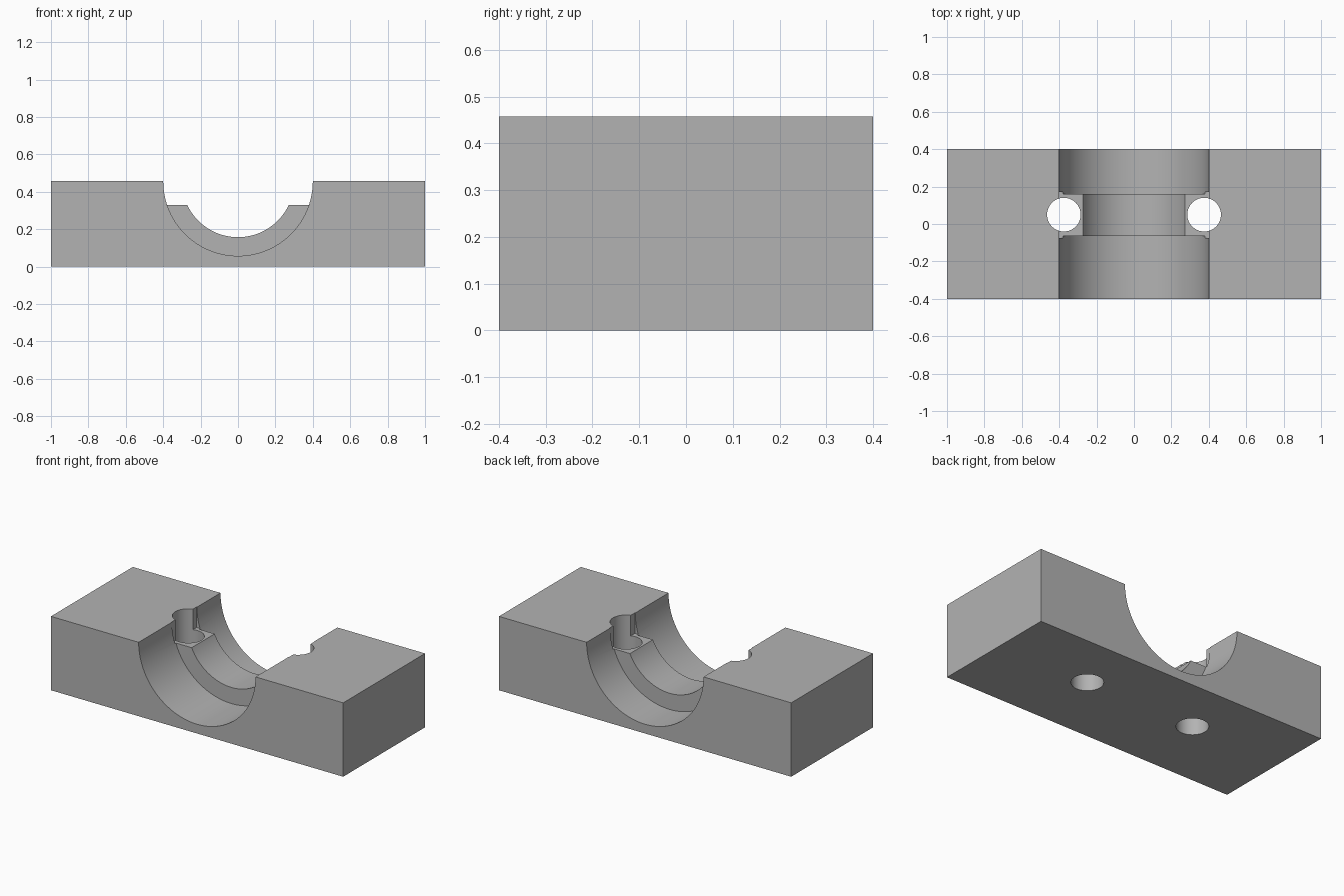
import bpy
import math

if "Cube" in bpy.data.objects:
    bpy.data.objects.remove(bpy.data.objects["Cube"], do_unlink=True)

HEIGHT = 0.457
RIB_FRONT, RIB_BACK, RIB_TOP = -0.065, 0.16, 0.33
HOLE_X, HOLE_Y = 0.375, 0.05

grey = bpy.data.materials.new("plain grey")
grey.use_nodes = True
colour = (0.45, 0.45, 0.45, 1)
grey.diffuse_color = colour
grey.node_tree.nodes["Principled BSDF"].inputs["Base Color"].default_value = colour


def box(name, x, y, z):
    """Box spanning the given (low, high) ranges."""
    spans = (x, y, z)
    bpy.ops.mesh.primitive_cube_add(size=1, location=[(a + b) / 2 for a, b in spans])
    ob = bpy.context.object
    ob.name = name
    ob.scale = [b - a for a, b in spans]
    bpy.ops.object.transform_apply(location=True, rotation=True, scale=True)
    ob.data.materials.append(grey)
    return ob


def bore(name, radius, front, back):
    """Cylinder along y, centred on the top face of the block."""
    bpy.ops.mesh.primitive_cylinder_add(
        vertices=96, radius=radius, depth=back - front,
        location=(0, (front + back) / 2, HEIGHT), rotation=(math.pi / 2, 0, 0))
    ob = bpy.context.object
    ob.name = name
    bpy.ops.object.transform_apply(location=True, rotation=True, scale=True)
    ob.data.materials.append(grey)
    return ob


def cut(target, cutter):
    mod = target.modifiers.new("cut", "BOOLEAN")
    mod.operation = "DIFFERENCE"
    mod.solver = "EXACT"
    mod.object = cutter
    bpy.context.view_layer.objects.active = target
    bpy.ops.object.modifier_apply(modifier=mod.name)
    bpy.data.objects.remove(cutter, do_unlink=True)


# Solid block
block = box("clamp_block", (-1, 1), (-0.4, 0.4), (0, HEIGHT))

# Wide channel either side of the rib, narrower bore through the rib
cut(block, bore("front_channel_cutter", 0.4, -0.5, RIB_FRONT))
cut(block, bore("back_channel_cutter", 0.4, RIB_BACK, 0.5))
cut(block, bore("rib_bore_cutter", 0.3, -0.6, 0.6))

# Pocket that flattens the rib top and slightly notches the walls
cut(block, box("rib_pocket_cutter", (-0.403, 0.403),
               (RIB_FRONT - 0.01, RIB_BACK + 0.01), (RIB_TOP, 0.7)))

# Bolt holes through the ends of the rib
for side in (-1, 1):
    bpy.ops.mesh.primitive_cylinder_add(
        vertices=64, radius=0.09, depth=2, location=(side * HOLE_X, HOLE_Y, 0))
    hole = bpy.context.object
    hole.name = "bolt_hole_cutter"
    hole.data.materials.append(grey)
    cut(block, hole)

# Smooth bores, sharp edges
bpy.ops.object.select_all(action="DESELECT")
block.select_set(True)
bpy.context.view_layer.objects.active = block
bpy.ops.object.shade_smooth_by_angle(angle=math.radians(25))
